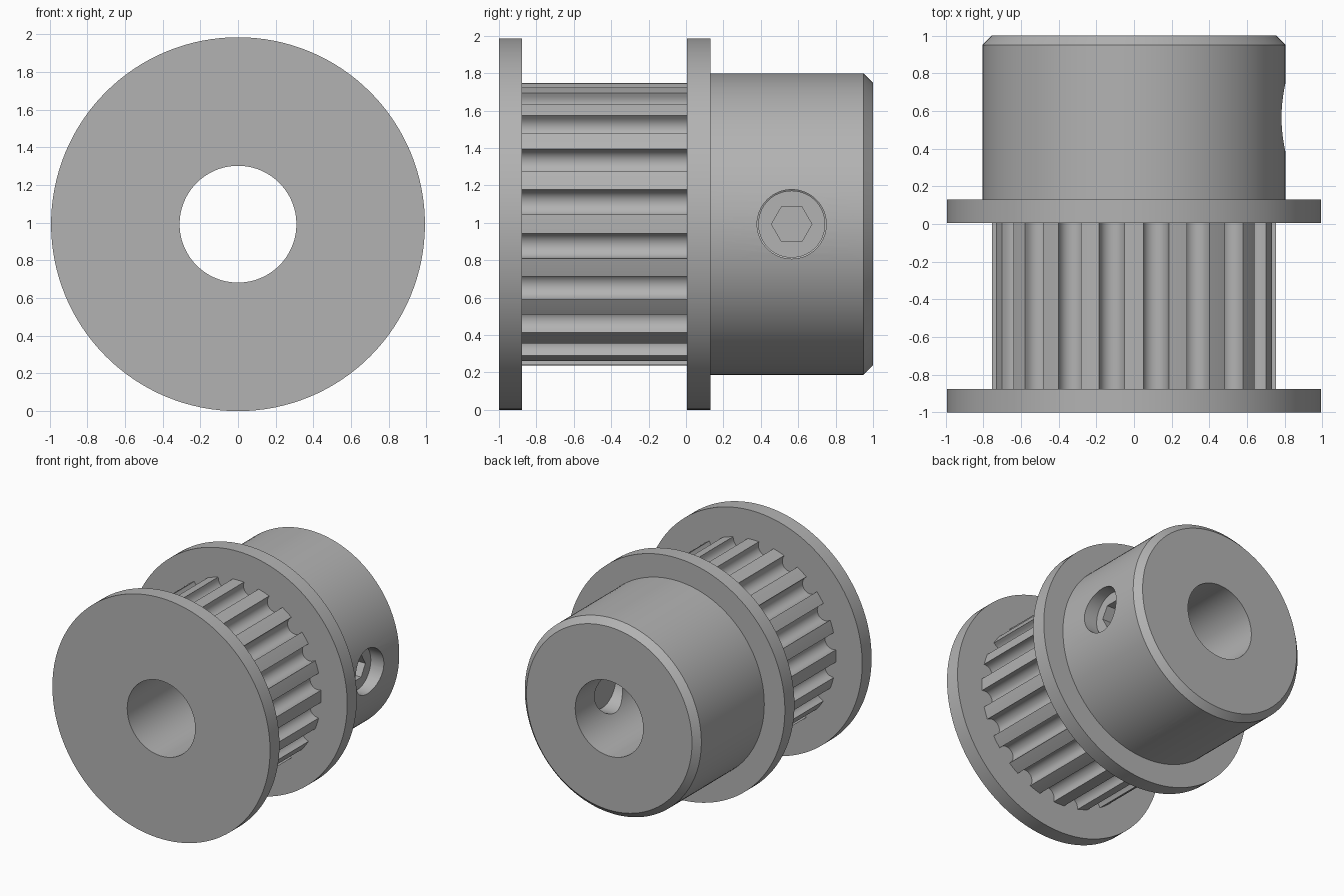
import bpy, bmesh, math
from mathutils import Matrix, Vector

cube = bpy.data.objects.get("Cube")
if cube:
    bpy.data.objects.remove(cube, do_unlink=True)

AXIS_Z = 0.9925      # height of the shaft axis
FLANGE_R = 0.9925
BORE_R = 0.31
HUB_R = 0.805
TIP_R = 0.755        # tooth tip radius
TEETH = 20
GROOVE_R = 0.068     # radius of the round groove bottom
SCREW_Y = 0.565
SEGMENTS = 128

metal = bpy.data.materials.new("grey_metal")
metal.use_nodes = True
grey = (0.45, 0.45, 0.45, 1)
metal.diffuse_color = grey
metal.node_tree.nodes["Principled BSDF"].inputs["Base Color"].default_value = grey


def make_object(name, bm):
    bmesh.ops.recalc_face_normals(bm, faces=bm.faces)
    mesh = bpy.data.meshes.new(name)
    bm.to_mesh(mesh)
    bm.free()
    mesh.materials.append(metal)
    obj = bpy.data.objects.new(name, mesh)
    bpy.context.collection.objects.link(obj)
    return obj


def activate(obj):
    bpy.ops.object.select_all(action='DESELECT')
    obj.select_set(True)
    bpy.context.view_layer.objects.active = obj


def smooth(obj):
    activate(obj)
    bpy.ops.object.shade_smooth_by_angle(angle=math.radians(25))


def cut(obj, cutter):
    mod = obj.modifiers.new("cut", 'BOOLEAN')
    mod.operation = 'DIFFERENCE'
    mod.solver = 'EXACT'
    mod.object = cutter
    activate(obj)
    bpy.ops.object.modifier_apply(modifier=mod.name)
    bpy.data.objects.remove(cutter, do_unlink=True)


def lathe(name, profile):
    """Spin a closed (radius, y) profile about the shaft axis."""
    bm = bmesh.new()
    verts = [bm.verts.new((r, y, AXIS_Z)) for r, y in profile]
    edges = [bm.edges.new((v, verts[i - 1])) for i, v in enumerate(verts)]
    bmesh.ops.spin(bm, geom=verts + edges, cent=(0, 0, AXIS_Z), axis=(0, 1, 0),
                   angle=math.tau, steps=SEGMENTS)
    bmesh.ops.remove_doubles(bm, verts=bm.verts, dist=0.0005)
    return make_object(name, bm)


def radial_cylinder(name, turn, inner, outer, radius, sides):
    """Cylinder pointing away from the shaft; turn is measured from straight up."""
    bm = bmesh.new()
    bmesh.ops.create_cone(bm, cap_ends=True, segments=sides, radius1=radius,
                          radius2=radius, depth=outer - inner,
                          matrix=Matrix.Translation((0, 0, (inner + outer) / 2)))
    bm.transform(Matrix.Translation((0, SCREW_Y, AXIS_Z)) @ Matrix.Rotation(turn, 4, 'Y'))
    return make_object(name, bm)


# Front flange
smooth(lathe("front_flange", [(BORE_R, -1), (FLANGE_R, -1),
                              (FLANGE_R, -0.877), (BORE_R, -0.877)]))

# Rear flange with chamfered hub
hub = lathe("rear_flange_and_hub", [
    (BORE_R, 0.005), (FLANGE_R, 0.005), (FLANGE_R, 0.13), (HUB_R, 0.13),
    (HUB_R, 0.95), (HUB_R - 0.05, 1), (BORE_R, 1)])

# Two set screws in threaded holes, one at the side and one underneath
for side, turn in (("side", math.pi / 2), ("lower", math.pi)):
    cut(hub, radial_cylinder("hole_cutter", turn, 0.1, 1, 0.185, 64))
    screw = radial_cylinder(side + "_set_screw", turn, 0.37, 0.69, 0.179, 64)
    cut(screw, radial_cylinder("socket_cutter", turn, 0.5, 0.8, 0.108, 6))
    smooth(screw)
smooth(hub)

# Toothed ring: round-bottomed grooves between narrow flat-topped teeth
outline = []
half_groove = math.asin(GROOVE_R / TIP_R)
pitch = math.tau / TEETH
for tooth in range(TEETH):
    middle = (tooth + 0.5) * pitch
    out = Vector((math.cos(middle), math.sin(middle)))
    side = Vector((-out.y, out.x))
    rim = TIP_R * math.cos(half_groove)
    outline.append(out * rim - side * GROOVE_R)
    for step in range(13):
        a = math.pi * step / 12
        outline.append(out * (0.73 - GROOVE_R * math.sin(a)) - side * GROOVE_R * math.cos(a))
    outline.append(out * rim + side * GROOVE_R)
    outline.append(TIP_R * Vector((math.cos(middle + pitch / 2), math.sin(middle + pitch / 2))))

bore = [BORE_R * Vector((math.cos(math.tau * i / SEGMENTS), math.sin(math.tau * i / SEGMENTS)))
        for i in range(SEGMENTS)]
bm = bmesh.new()
for loop, flip in ((outline, False), (bore, True)):
    rings = [[bm.verts.new((p.x, y, AXIS_Z + p.y)) for p in loop] for y in (-0.877, 0.005)]
    for i in range(len(loop)):
        bm.faces.new((rings[0][i - 1], rings[0][i], rings[1][i], rings[1][i - 1]))
# End caps close the ring against both flanges
for y in (-0.877, 0.005):
    rim_edges = [e for e in bm.edges if all(abs(v.co.y - y) < 0.001 for v in e.verts)]
    bmesh.ops.triangle_fill(bm, edges=rim_edges, use_beauty=True, normal=(0, 1, 0))
smooth(make_object("toothed_ring", bm))
